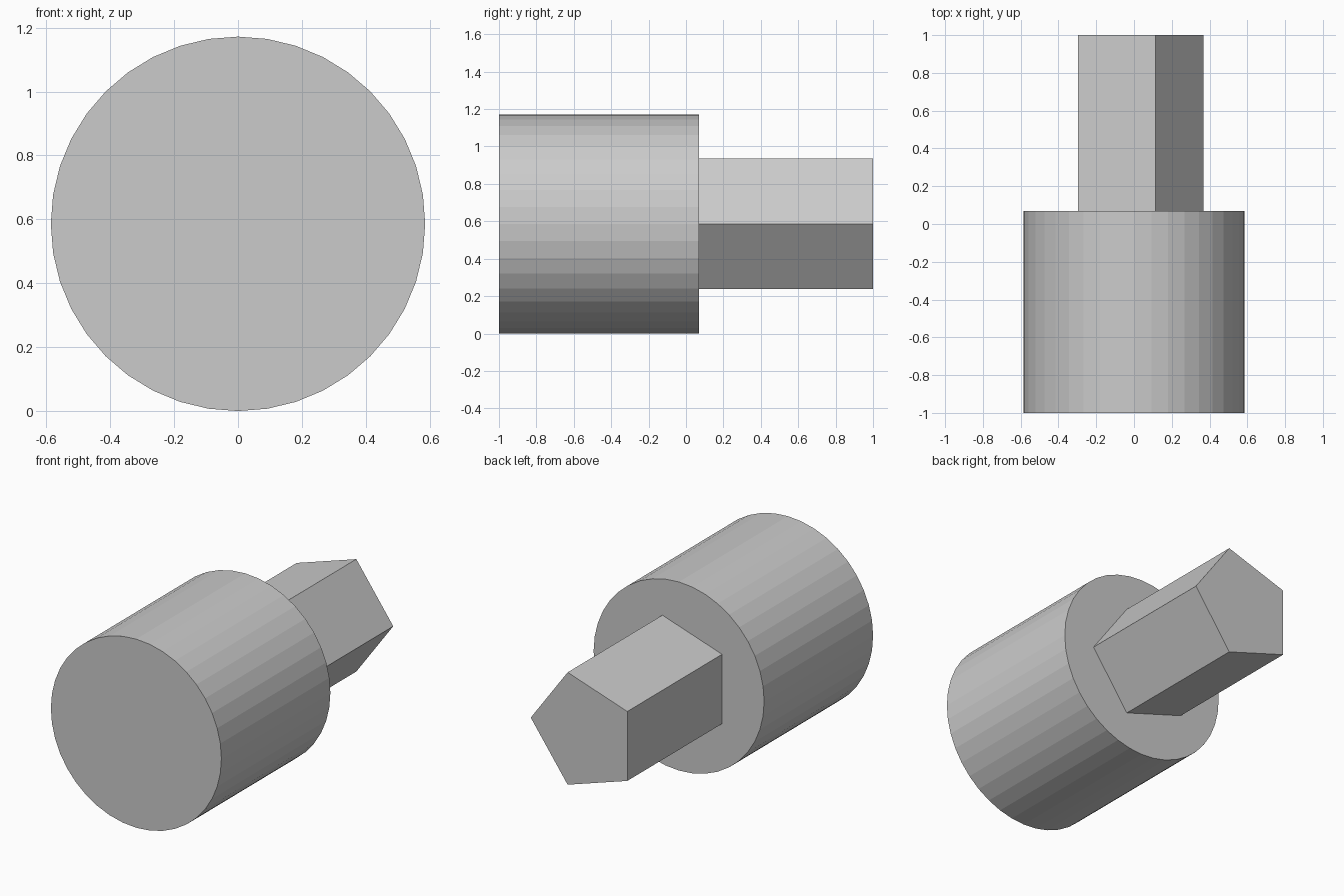
import bpy
import bmesh
from math import cos, sin, tau

if "Cube" in bpy.data.objects:
    bpy.data.objects.remove(bpy.data.objects["Cube"], do_unlink=True)

RADIUS = 0.586      # drum radius, also the height of the shared axis
SHOULDER = 0.07     # where the drum ends and the shaft begins

grey = bpy.data.materials.new("plain grey")
grey.use_nodes = True
grey.diffuse_color = (0.6, 0.6, 0.6, 1)
grey.node_tree.nodes["Principled BSDF"].inputs["Base Color"].default_value = grey.diffuse_color


def prism(name, sides, radius, y_start, y_end):
    """Flat-sided prism along y, with its first corner pointing to +x."""
    bm = bmesh.new()
    ring = [bm.verts.new((radius * cos(tau * i / sides), y_start,
                          radius * sin(tau * i / sides))) for i in range(sides)]
    cap = bm.faces.new(ring)
    grown = bmesh.ops.extrude_face_region(bm, geom=[cap], use_keep_orig=True)["geom"]
    moved = [g for g in grown if isinstance(g, bmesh.types.BMVert)]
    bmesh.ops.translate(bm, verts=moved, vec=(0, y_end - y_start, 0))
    bmesh.ops.recalc_face_normals(bm, faces=bm.faces)
    mesh = bpy.data.meshes.new(name)
    bm.to_mesh(mesh)
    bm.free()
    mesh.materials.append(grey)
    obj = bpy.data.objects.new(name, mesh)
    obj.location.z = RADIUS
    bpy.context.collection.objects.link(obj)
    return obj


# Round drum at the front, five-sided shaft at the back
prism("drum", 40, RADIUS, -1, SHOULDER)
prism("pentagonal_shaft", 5, 0.367, SHOULDER, 1)
